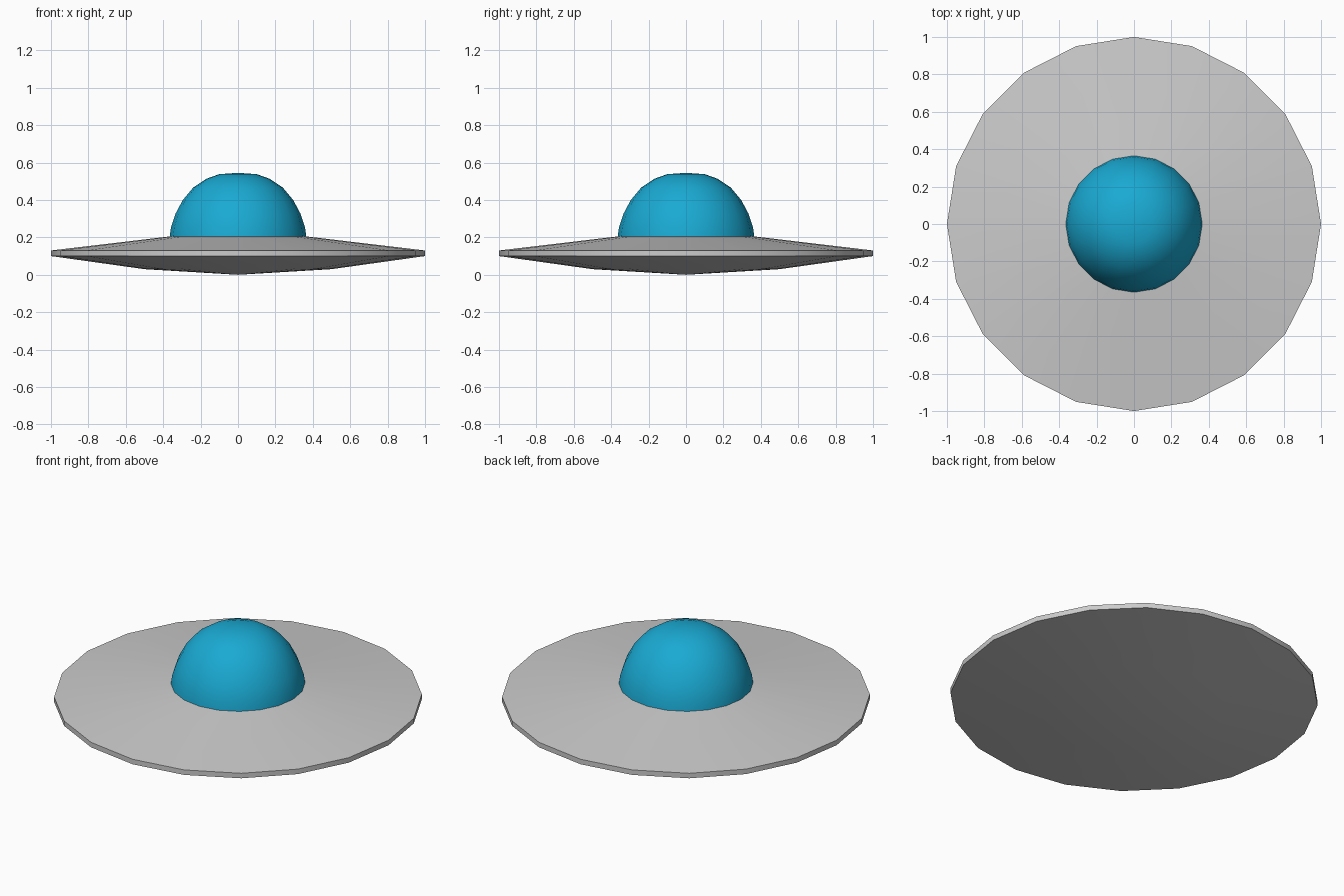
import bpy, bmesh
from math import radians, sin, cos, tau

if "Cube" in bpy.data.objects:
    bpy.data.objects.remove(bpy.data.objects["Cube"])

SIDES = 20


def lathe(name, profile, color=None):
    """Revolve an (r, z) profile listed bottom to top; r = 0 makes a pole."""
    bm = bmesh.new()
    rings = []
    for r, z in profile:
        n = SIDES if r > 0 else 1
        rings.append([bm.verts.new((r * cos(tau * i / SIDES), r * sin(tau * i / SIDES), z))
                      for i in range(n)])
    for low, high in zip(rings, rings[1:]):
        for i in range(SIDES):
            j = (i + 1) % SIDES
            corners = [low[i % len(low)], low[j % len(low)],
                       high[j % len(high)], high[i % len(high)]]
            bm.faces.new(list(dict.fromkeys(corners)))
    mesh = bpy.data.meshes.new(name)
    bm.to_mesh(mesh)
    bm.free()
    obj = bpy.data.objects.new(name, mesh)
    bpy.context.collection.objects.link(obj)
    if color:
        mat = bpy.data.materials.new(name + "_material")
        mat.diffuse_color = color
        mat.use_nodes = True
        mat.node_tree.nodes["Principled BSDF"].inputs["Base Color"].default_value = mat.diffuse_color
        mesh.materials.append(mat)
    bpy.ops.object.select_all(action='DESELECT')
    obj.select_set(True)
    bpy.context.view_layer.objects.active = obj
    bpy.ops.object.shade_smooth_by_angle(angle=radians(30))
    return obj


# Saucer hull: shallow belly, thin rim, sloping deck up to the dome
lathe("saucer_hull", [(0, 0), (0.5, 0.03), (1, 0.10), (1, 0.13), (0.365, 0.205)])

# Blue cockpit dome
lathe("cockpit_dome", [(0.365, 0.205), (0.358, 0.255), (0.335, 0.325), (0.295, 0.40),
                       (0.24, 0.466), (0.17, 0.513), (0.10, 0.538), (0, 0.545)],
      (0.01, 0.40, 0.65, 1))
